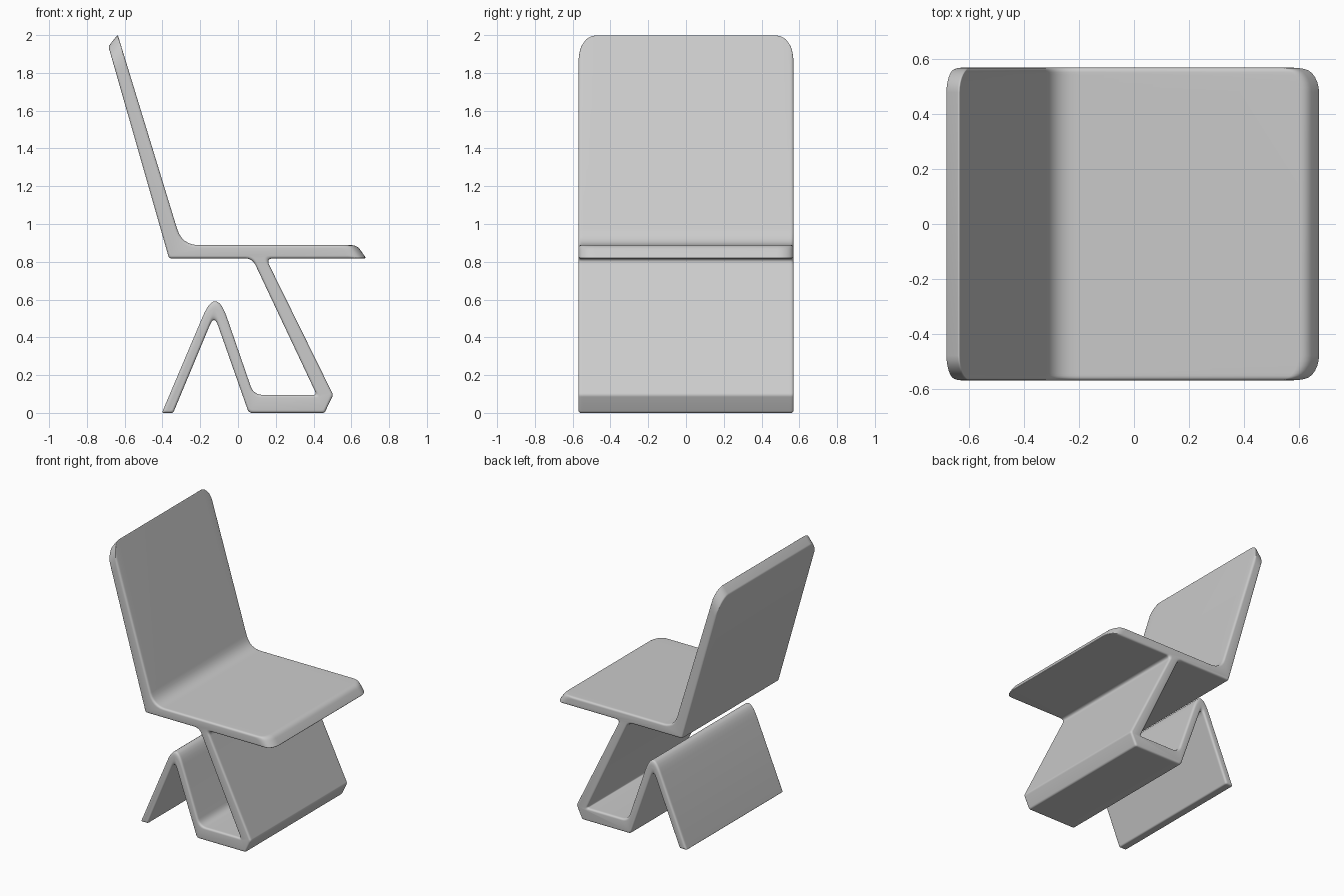
import bpy, bmesh, math
from mathutils import Vector

if "Cube" in bpy.data.objects:
    bpy.data.objects.remove(bpy.data.objects["Cube"])

W = 0.57          # half width
EDGE = 0.014      # rounding of the side edges
CORNER = 0.09     # sideways size of the rounded sheet corners

# Side outline, counter-clockwise: x, z, length of the corner blend
OUTLINE = [
    (-0.637, 2.003, 0.012), (-0.686, 1.94, 0.012),     # backrest top
    (-0.365, 0.818, 0.012),                            # seat rear
    (0.076, 0.818, 0.04), (0.417, 0.095, 0.02),        # slanted leg, inner side
    (0.083, 0.095, 0.05), (-0.117, 0.675, 0.18),       # foot top, peak of the rear leg
    (-0.403, 0.0, 0.01), (-0.343, 0.0, 0.01),          # rear foot
    (-0.126, 0.52, 0.06), (0.057, 0.0, 0.02),          # peak inner side
    (0.458, 0.0, 0.012), (0.504, 0.095, 0.012),        # front of the foot
    (0.148, 0.818, 0.04),                              # slanted leg, outer side
    (0.679, 0.818, 0.012), (0.63, 0.888, 0.03),        # seat front
    (-0.296, 0.888, 0.09),                             # seat meets backrest
]


def slide(p, q, amount):
    return p + (q - p).normalized() * amount


def section(back_shift, seat_shift, inset):
    """Blended side outline with shortened sheet ends, inset by a distance."""
    pts = [Vector((x, z)) for x, z, _ in OUTLINE]
    n = len(pts)
    pts[0] = slide(pts[0], pts[-1], back_shift)
    pts[1] = slide(pts[1], pts[2], back_shift)
    pts[14] = slide(pts[14], pts[13], seat_shift)
    pts[15] = slide(pts[15], pts[16], seat_shift)
    moved = []
    for i, p in enumerate(pts):
        a = (p - pts[i - 1]).normalized()
        b = (pts[(i + 1) % n] - p).normalized()
        na, nb = Vector((-a.y, a.x)), Vector((-b.y, b.x))
        moved.append(p + (na + nb) * inset / (1 + na.dot(nb)))
    out = []
    for i, p in enumerate(moved):
        size = OUTLINE[i][2]
        s, e = slide(p, moved[i - 1], size), slide(p, moved[(i + 1) % n], size)
        steps = 10 if size > 0.1 else 6
        for k in range(steps + 1):
            t = k / steps
            out.append(s * (1 - t) ** 2 + p * 2 * t * (1 - t) + e * t * t)
    return out


# Stations across the width: y and the outline there
half = []
for deg in (0, 12, 24, 36, 46, 55, 63, 70, 76, 82, 90):
    c, s = math.cos(math.radians(deg)), math.sin(math.radians(deg))
    y = W - CORNER + CORNER * s
    e = max(0.0, y - (W - EDGE))
    inset = EDGE - math.sqrt(max(0.0, EDGE ** 2 - e ** 2))
    half.append((y, section(0.14 * (1 - c), 0.07 * (1 - c), inset)))
stations = [(-y, o) for y, o in reversed(half)] + half

# Loft the one-piece folded chair
bm = bmesh.new()
rings = [[bm.verts.new((p.x, y, p.y)) for p in o] for y, o in stations]
count = len(rings[0])
for r0, r1 in zip(rings, rings[1:]):
    for i in range(count):
        j = (i + 1) % count
        bm.faces.new((r0[i], r0[j], r1[j], r1[i]))
bm.faces.new(rings[0])
bm.faces.new(rings[-1][::-1])
bmesh.ops.recalc_face_normals(bm, faces=bm.faces)
mesh = bpy.data.meshes.new("folded_chair")
bm.to_mesh(mesh)
bm.free()

chair = bpy.data.objects.new("folded_chair", mesh)
bpy.context.collection.objects.link(chair)
bpy.context.view_layer.objects.active = chair
chair.select_set(True)
bpy.ops.object.shade_smooth_by_angle(angle=math.radians(40))
